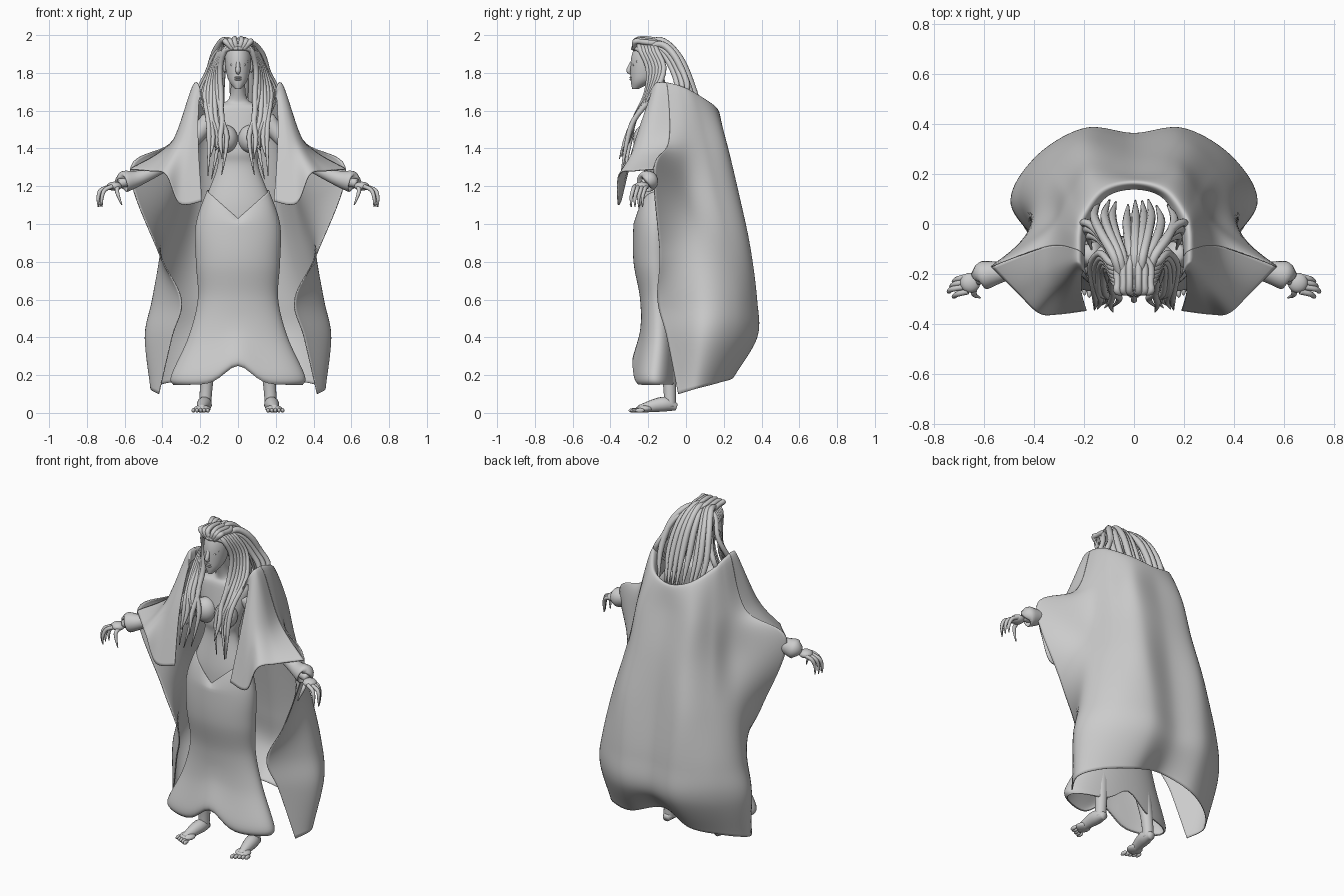
import bpy, bmesh, math, random
from mathutils import Vector, Matrix

random.seed(4)
default_cube = bpy.data.objects.get("Cube")
if default_cube:
    bpy.data.objects.remove(default_cube)

clay = bpy.data.materials.new("clay_grey")
clay.use_nodes = True
clay.diffuse_color = (.6, .6, .6, 1)
clay.node_tree.nodes["Principled BSDF"].inputs["Base Color"].default_value = clay.diffuse_color


def spline(points, steps):
    """Smooth resampling of a list of points of any dimension."""
    points = [Vector(point) for point in points]
    last = len(points) - 1
    result = []
    for step in range(steps + 1):
        place = step / steps * last
        index = min(int(place), last - 1)
        t = place - index
        start, end = points[index], points[index + 1]
        leaving = (end - points[max(index - 1, 0)]) / 2
        arriving = (points[min(index + 2, last)] - start) / 2
        ease = t * t * (3 - 2 * t)
        result.append(start.lerp(end, ease) + leaving * (t * (1 - t) ** 2) - arriving * (t * t * (1 - t)))
    return result


def loft(bm, rings, closed=True, caps=True):
    """Skin a list of equal rows of points."""
    rows = [[bm.verts.new(point) for point in ring] for ring in rings]
    count = len(rows[0])
    for lower, upper in zip(rows, rows[1:]):
        for this in range(count if closed else count - 1):
            following = (this + 1) % count
            bm.faces.new((lower[this], lower[following], upper[following], upper[this]))
    if closed and caps:
        bm.faces.new(rows[0])
        bm.faces.new(rows[-1])


def tube(bm, points, steps=16, sides=10):
    """Round tube through points given as x, y, z, radius."""
    path = spline(points, steps)
    centres = [point.to_3d() for point in path]
    normal = Vector((.3, .2, 1))
    rings = []
    for index, centre in enumerate(centres):
        along = (centres[min(index + 1, steps)] - centres[max(index - 1, 0)]).normalized()
        normal = (normal - along * normal.dot(along)).normalized()
        across = along.cross(normal)
        radius = max(path[index][3], .001)
        angles = [math.tau * side / sides for side in range(sides)]
        rings.append([centre + (normal * math.cos(angle) + across * math.sin(angle)) * radius
                      for angle in angles])
    loft(bm, rings)


def oval_rings(sections, steps, sides=64):
    """Oval rings from sections given as z, half width, front y, back y."""
    rings = []
    for height, half_width, front, back in spline(sections, steps):
        middle, half_depth = (front + back) / 2, (back - front) / 2
        angles = [math.tau * side / sides for side in range(sides)]
        rings.append([Vector((half_width * math.cos(angle), middle + half_depth * math.sin(angle), height))
                      for angle in angles])
    return rings


def ball(bm, place, size):
    matrix = Matrix.Translation(place) @ Matrix.Diagonal((*size, 1))
    bmesh.ops.create_uvsphere(bm, u_segments=20, v_segments=12, radius=1, matrix=matrix)


def sheet(bm, columns, down, across):
    """Cloth surface through a list of hanging columns."""
    resampled = [spline(column, down) for column in columns]
    loft(bm, [spline(row, across) for row in zip(*resampled)], closed=False)


def collar(x, y, z):
    """Rolled collar: a point inside the rim, then the rim itself."""
    return [(x * .85, y - .03, z - .04), (x, y, z)]


def hanging(rim, outline, hem):
    """Cloak column: collar, then x, y at shared heights, then the hem."""
    heights = (1.45, 1.2, .9, .6, .4)
    return collar(*rim) + [(x, y, height) for (x, y), height in zip(outline, heights)] + [hem]


def finish(name, bm, mirror=False, thickness=0):
    bmesh.ops.recalc_face_normals(bm, faces=bm.faces)
    for face in bm.faces:
        face.smooth = True
    mesh = bpy.data.meshes.new(name)
    bm.to_mesh(mesh)
    bm.free()
    mesh.materials.append(clay)
    part = bpy.data.objects.new(name, mesh)
    bpy.context.collection.objects.link(part)
    if mirror:
        part.modifiers.new("mirror", "MIRROR")
    if thickness:
        shell = part.modifiers.new("thickness", "SOLIDIFY")
        shell.thickness = thickness
        shell.offset = 0


# Cloak back in one sheet, from one open front edge round to the other
middle = hanging((0, .17, 1.6), [(0, .2), (0, .26), (0, .31), (0, .35), (0, .35)], (0, .22, .25))
fold = hanging((.13, .14, 1.63), [(.17, .2), (.18, .26), (.2, .33), (.2, .37), (.2, .37)], (.2, .25, .19))
flank = hanging((.21, .04, 1.69), [(.25, .1), (.28, .15), (.33, .22), (.38, .26), (.4, .25)], (.37, .17, .16))
side = hanging((.23, -.03, 1.72), [(.3, 0), (.35, 0), (.4, .07), (.45, .08), (.49, .08)], (.46, .06, .13))
sleeve_ridge = collar(.235, -.1, 1.735) + [(.345, -.09, 1.44), (.57, -.17, 1.29)]
front_edge = [(.42, -.14, .85), (.3, -.15, .6), (.35, -.1, .4), (.42, -.04, .1)]
left_half = [fold, flank, side, sleeve_ridge + front_edge]
right_half = [[(-x, y, z) for x, y, z in column] for column in reversed(left_half)]
bm = bmesh.new()
sheet(bm, right_half + [middle] + left_half, 64, 80)
finish("cloak_back", bm, thickness=.006)

# Cloak flap hanging forward over the arm
flap_outer = collar(.235, -.14, 1.735) + [(.34, -.19, 1.44), (.46, -.28, 1.28)]
flap_corner = collar(.23, -.16, 1.73) + [(.31, -.25, 1.44), (.38, -.355, 1.26)]
flap_inner = collar(.22, -.18, 1.7) + [(.27, -.28, 1.4), (.31, -.36, 1.11)]
flap_edge = collar(.205, -.19, 1.66) + [(.21, -.27, 1.42), (.19, -.345, 1.12)]
bm = bmesh.new()
sheet(bm, [sleeve_ridge, flap_outer, flap_corner, flap_inner, flap_edge], 32, 32)
finish("cloak_front_flap", bm, mirror=True, thickness=.006)

# Torso with neck
bm = bmesh.new()
loft(bm, oval_rings([(.9, .2, -.25, -.06), (1.1, .18, -.25, -.07), (1.3, .11, -.22, -.1), (1.4, .12, -.23, -.08),
                     (1.6, .16, -.2, -.06), (1.66, .05, -.18, -.09), (1.8, .04, -.22, -.12)], 44))
for sign in (-1, 1):
    ball(bm, (sign * .068, -.215, 1.45), (.068, .065, .075))
finish("torso", bm)

# Skirt with a pointed waist and an arch in the hem
skirt_outline = [(1.18, .16, -.255), (1, .22, -.275), (.8, .22, -.275), (.6, .21, -.24),
                 (.4, .26, -.24), (.2, .35, -.28), (.15, .34, -.27)]
rings = oval_rings([(*section, -.05) for section in skirt_outline], 44)
bm = bmesh.new()
for ring in rings:
    for point in ring:
        if point.z > 1 and point.y < -.16:
            point.z -= (point.z - 1) * max(0, 1 - abs(point.x) / .17) * .85
        near_hem = max(0, 1 - (point.z - .15) / .4)
        point.z += near_hem * math.exp(-(point.x / .1) ** 2) / 10
loft(bm, rings, caps=False)
finish("skirt", bm, thickness=.006)

# Legs, feet and toes
bm = bmesh.new()
tube(bm, [(.11, -.14, .9, .08), (.14, -.13, .5, .06), (.165, -.09, .18, .036), (.175, -.085, .03, .032)], 20, 16)
tube(bm, [(.172, -.05, .03, .02), (.178, -.12, .046, .04), (.194, -.25, .02, .02)], 12, 12)
ball(bm, (.19, -.22, .022), (.045, .045, .02))
for toe in range(5):
    ball(bm, (.16 + toe * .019, -.28 + toe * .009, .013), (.01, .024, .012))
finish("legs", bm, mirror=True)

# Arms and hands
bm = bmesh.new()
tube(bm, [(.15, -.12, 1.55, .05), (.32, -.15, 1.36, .035), (.5, -.19, 1.25, .03), (.63, -.22, 1.215, .024)], 20, 14)
ball(bm, (.655, -.235, 1.2), (.04, .04, .024))
for finger in range(4):
    y = -.21 - finger * .02
    reach = .72 + finger % 3 / 100
    tube(bm, [(.665, y, 1.2, .012), (reach - .015, y - .01, 1.18, .011),
              (reach, y - .02, 1.14, .009), (reach, y - .02, 1.09, .003)])
tube(bm, [(.635, -.245, 1.2, .013), (.64, -.28, 1.17, .011), (.615, -.295, 1.1, .003)])
finish("arms", bm, mirror=True)

# Sleeve cuffs
bm = bmesh.new()
tube(bm, [(.4, -.17, 1.3, .03), (.52, -.19, 1.245, .04), (.6, -.205, 1.225, .057), (.61, -.21, 1.22, .03)], 14, 18)
finish("sleeve_cuffs", bm, mirror=True)

# Head with nose, lips, eyes and ears
bm = bmesh.new()
loft(bm, oval_rings([(1.715, .015, -.285, -.25), (1.77, .054, -.293, -.16), (1.88, .07, -.29, -.1),
                     (1.95, .05, -.26, -.1), (1.975, .01, -.2, -.16)], 30))
tube(bm, [(0, -.28, 1.87, .008), (0, -.303, 1.815, .013), (0, -.29, 1.8, .01)])
for lip in (1.765, 1.776):
    ball(bm, (0, -.287, lip), (.02, .012, .006))
for sign in (-1, 1):
    ball(bm, (sign * .028, -.275, 1.842), (.014, .01, .007))
    ball(bm, (sign * .07, -.18, 1.835), (.01, .02, .035))
    tube(bm, [(sign * .01, -.286, 1.862, .006), (sign * .052, -.258, 1.86, .005)])
finish("head", bm)

# Scalp and the knot of coils on top
bm = bmesh.new()
ball(bm, (0, -.175, 1.905), (.078, .085, .077))
finish("scalp", bm)
bm = bmesh.new()
for coil in range(3):
    out = .018 + coil * .024
    tube(bm, [(out * .4, -.27, 1.925, .012), (out, -.27, 1.965, .015), (out, -.235, 1.987 - out / 3, .014),
              (out, -.17, 1.98 - out / 3, .015), (out * .6, -.13, 1.96, .013)])
tube(bm, [(0, -.283, 1.93, .01), (.068, -.24, 1.915, .012), (.1, -.15, 1.8, .01)])
finish("top_knot", bm, mirror=True)

# Locks falling down the back
bm = bmesh.new()
for lock in range(-4, 5):
    x = lock * .032 + random.uniform(-.01, .01)
    sink = random.uniform(0, .03)
    tube(bm, [(x * .4, -.22, 1.95 - sink, .014), (x * .6, -.13, 1.975 - sink, .018),
              (x, -.03 - sink, 1.88, .018), (x * 1.2, .04 - sink, 1.72, .017), (x, .1 - sink, 1.55, .004)], 18)
finish("back_locks", bm)

# Locks framing the face and lying over the chest
bm = bmesh.new()
for lock in range(6):
    spread = lock / 60
    wave = random.uniform(-.02, .02)
    tip = random.uniform(1.22, 1.42)
    tube(bm, [(.02 + spread / 4, -.25 + spread, 1.95, .012), (.07 + spread / 4, -.24 + spread, 1.92, .015),
              (.095 + spread / 2, -.2 + spread, 1.82, .014), (.09 + spread, -.21 + spread / 2, 1.69, .015),
              (.075 + spread + wave, -.27, 1.56, .014), (.07 + spread - wave, -.31 + wave, 1.45, .013),
              (.075 + spread + wave, -.345 + wave, tip, .002)], 22)
# Looser locks behind the ears, resting on the collar
for out in (0, .025, .05):
    tube(bm, [(.05, -.2 + out, 1.94, .014), (.09 + out / 2, -.12 + out, 1.9, .016),
              (.14 + out / 2, -.06 + out, 1.79, .016), (.18 + out / 2, -.05 + out, 1.7, .014),
              (.17, -.1, 1.58, .004)], 18)
finish("side_locks", bm, mirror=True)
